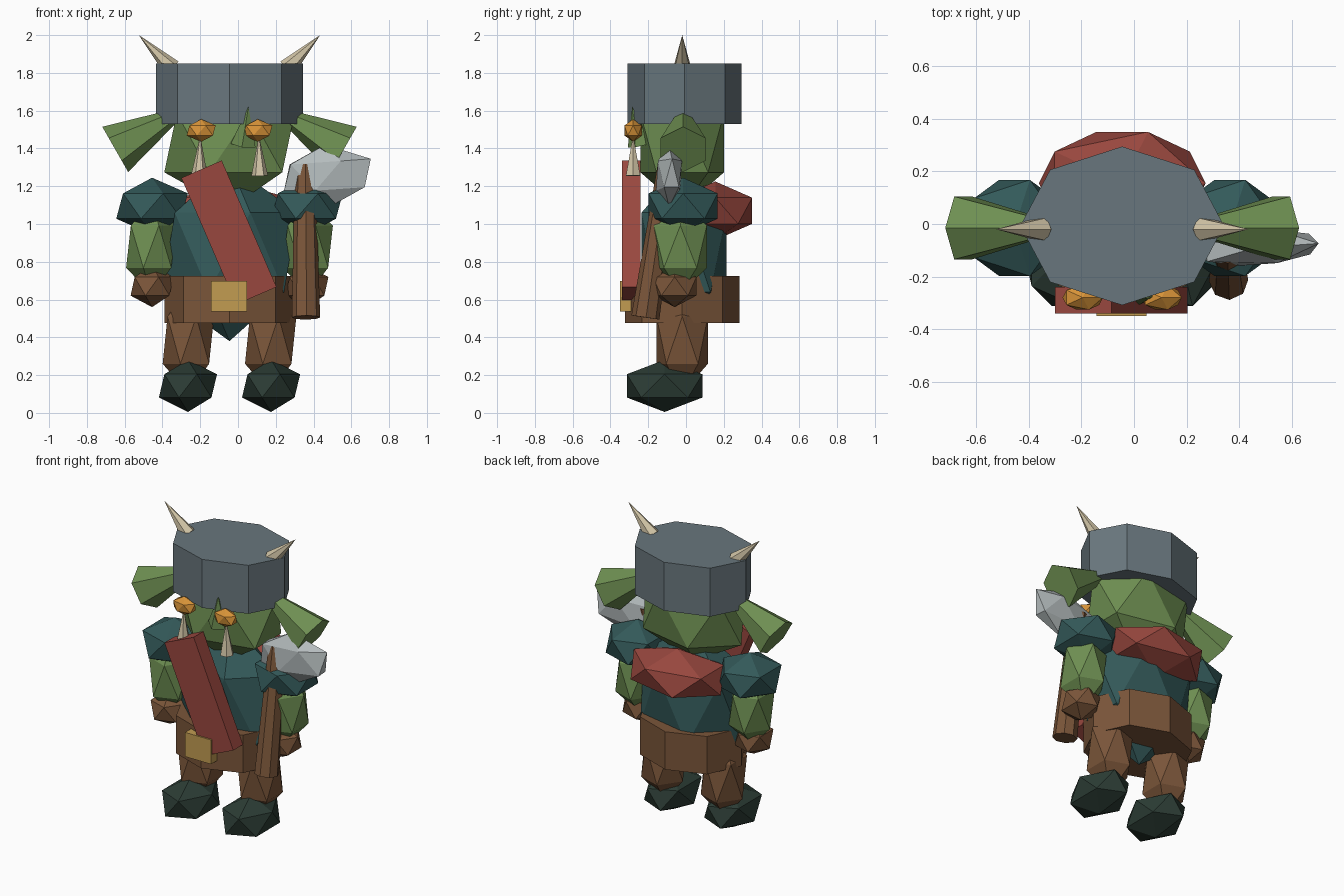
import bpy
import math
from mathutils import Vector

if "Cube" in bpy.data.objects:
    bpy.data.objects.remove(bpy.data.objects["Cube"])

CX = -0.045  # centre line of the figure


def material(name, rgb):
    m = bpy.data.materials.new(name)
    lin = [c / 12.92 if c <= 0.04045 else ((c + 0.055) / 1.055) ** 2.4 for c in rgb]
    m.diffuse_color = (*lin, 1)
    m.use_nodes = True
    m.node_tree.nodes["Principled BSDF"].inputs["Base Color"].default_value = m.diffuse_color
    return m


STEEL = material("helmet steel", (0.41, 0.465, 0.49))
SKIN = material("green skin", (0.43, 0.56, 0.32))
TEAL = material("teal cloth", (0.20, 0.35, 0.35))
BROWN = material("brown leather", (0.48, 0.335, 0.225))
RED = material("red cloth", (0.60, 0.28, 0.245))
BOOT = material("dark boot", (0.17, 0.235, 0.205))
BONE = material("bone", (0.82, 0.77, 0.65))
EYE = material("amber eye", (0.85, 0.58, 0.22))
GOLD = material("buckle gold", (0.76, 0.61, 0.32))
BLADE = material("pale metal", (0.71, 0.74, 0.745))


def finish(name, mat):
    ob = bpy.context.object
    ob.name = name
    ob.data.materials.append(mat)
    return ob


def gem(name, mat, loc, radii, rot=(0, 0, 0)):
    """Stretched twenty-sided solid."""
    bpy.ops.mesh.primitive_ico_sphere_add(subdivisions=1, radius=1, location=loc, rotation=rot)
    bpy.context.object.scale = radii
    return finish(name, mat)


def spike(name, mat, start, end, r1, r2=0.0, sides=6):
    """Cone or tapered rod from start to end."""
    a, b = Vector(start), Vector(end)
    d = b - a
    bpy.ops.mesh.primitive_cone_add(vertices=sides, radius1=r1, radius2=r2,
                                    depth=d.length, location=(a + b) / 2)
    bpy.context.object.rotation_euler = d.to_track_quat('Z', 'Y').to_euler()
    return finish(name, mat)


def drum(name, mat, loc, rx, ry, height):
    """Eight-sided oval prism."""
    bpy.ops.mesh.primitive_cylinder_add(vertices=8, radius=1, depth=1, location=loc)
    bpy.context.object.scale = (rx, ry, height)
    return finish(name, mat)


def box(name, mat, loc, size, tilt=0.0):
    bpy.ops.mesh.primitive_cube_add(size=1, location=loc, rotation=(0, tilt, 0))
    bpy.context.object.scale = size
    return finish(name, mat)


# Head, helmet, torso and belt
drum("helmet", STEEL, (CX, -0.007, 1.69), 0.388, 0.302, 0.32)
gem("head", SKIN, (CX, -0.02, 1.43), (0.386, 0.26, 0.35))
gem("torso", TEAL, (CX, -0.01, 0.85), (0.40, 0.265, 0.47))
drum("belt", BROWN, (CX, -0.02, 0.60), 0.345, 0.302, 0.25)
box("buckle", GOLD, (-0.047, -0.32, 0.617), (0.19, 0.06, 0.16))
spike("nose", SKIN, (0.03, -0.24, 1.42), (0.055, -0.285, 1.62), 0.07, sides=5)

# Chest sash and bundle on the back
box("sash", RED, (-0.048, -0.29, 0.955), (0.233, 0.1, 0.73), -math.radians(23.4))
gem("back_bundle", RED, (CX, 0.155, 1.07), (0.355, 0.23, 0.155))

# Paired parts on both sides
for side, s in (("left", -1), ("right", 1)):
    spike(f"{side}_ear", SKIN, (CX + s * 0.29, -0.015, 1.575),
          (CX + s * 0.605, -0.015, 1.395), 0.035, 0.138)
    spike(f"{side}_horn", BONE, (CX + s * 0.305, -0.02, 1.825),
          (CX + s * 0.48, -0.02, 2.0), 0.05)
    gem(f"{side}_eye", EYE, (CX + s * 0.15, -0.28, 1.495), (0.086, 0.054, 0.06))
    spike(f"{side}_tusk", BONE, (CX + s * 0.16, -0.28, 1.255),
          (CX + s * 0.155, -0.28, 1.47), 0.044)
    gem(f"{side}_shoulder", TEAL, (CX + s * 0.41, -0.015, 1.095), (0.212, 0.215, 0.15))
    gem(f"{side}_forearm", SKIN, (CX + s * 0.415, -0.03, 0.88), (0.148, 0.165, 0.25))
    gem(f"{side}_hand", BROWN, (CX + s * 0.41, -0.06, 0.67), (0.127, 0.135, 0.11))
    gem(f"{side}_leg", BROWN, (CX + s * 0.218, -0.02, 0.385), (0.152, 0.16, 0.28))
    gem(f"{side}_boot", BOOT, (CX + s * 0.22, -0.113, 0.143), (0.172, 0.235, 0.138))

# Axe
spike("axe_handle", BROWN, (0.36, -0.215, 0.505), (0.355, -0.095, 1.31), 0.075, 0.055, 8)
gem("axe_blade", BLADE, (0.472, -0.09, 1.255), (0.265, 0.075, 0.165),
    (0, math.radians(-4), math.radians(4)))
